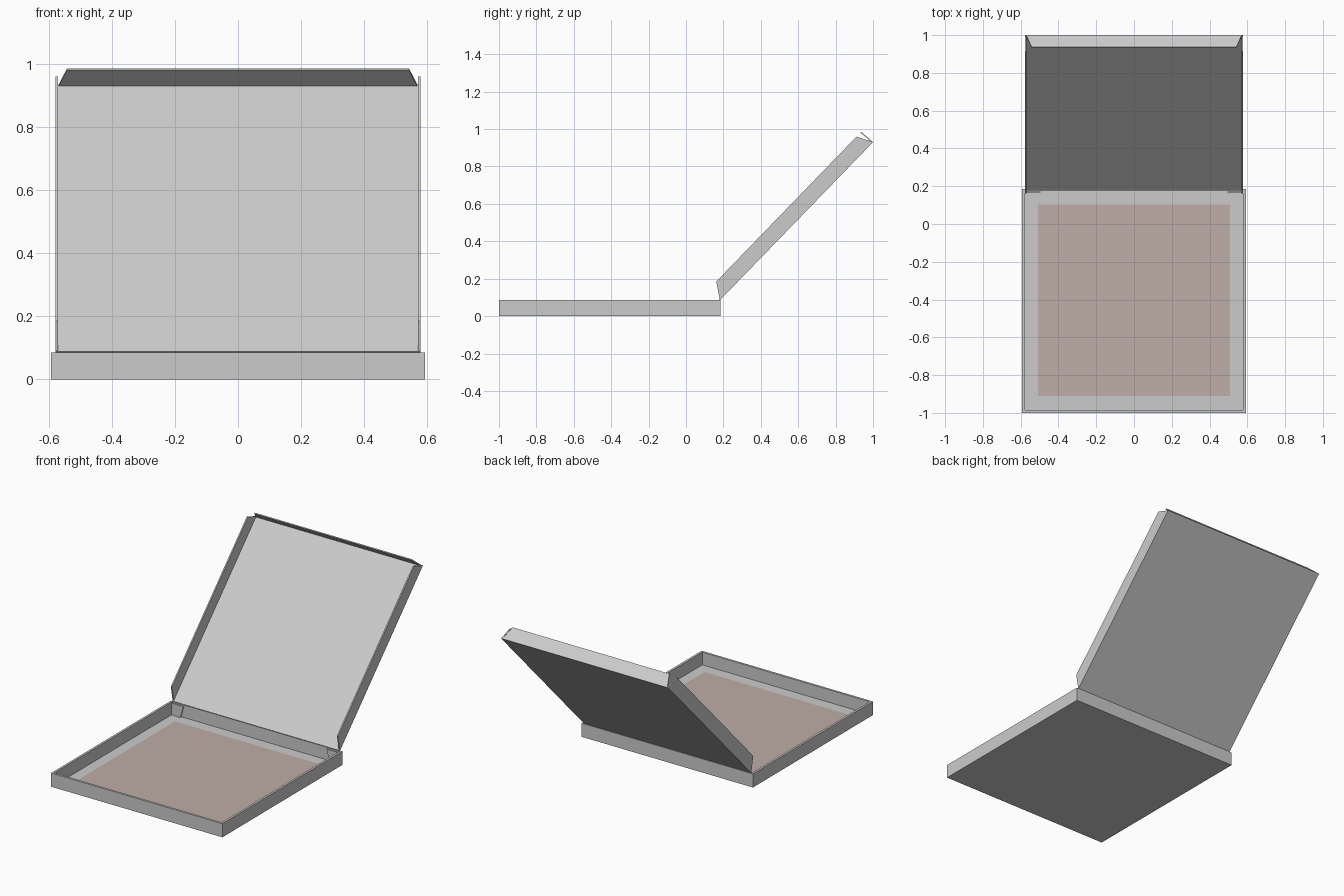
import bpy, bmesh
from mathutils import Vector

if "Cube" in bpy.data.objects:
    bpy.data.objects.remove(bpy.data.objects["Cube"])


def sheet(name, outline, offset, colour=None):
    """Flat card: a planar outline thickened along an offset vector."""
    bm = bmesh.new()
    face = bm.faces.new([bm.verts.new(p) for p in outline])
    top = bmesh.ops.extrude_face_region(bm, geom=[face])["geom"]
    bmesh.ops.translate(bm, vec=Vector(offset),
                        verts=[v for v in top if isinstance(v, bmesh.types.BMVert)])
    bmesh.ops.recalc_face_normals(bm, faces=bm.faces)
    me = bpy.data.meshes.new(name)
    bm.to_mesh(me)
    bm.free()
    ob = bpy.data.objects.new(name, me)
    bpy.context.collection.objects.link(ob)
    if colour:
        mat = bpy.data.materials.new(name)
        mat.diffuse_color = colour
        mat.use_nodes = True
        mat.node_tree.nodes["Principled BSDF"].inputs["Base Color"].default_value = mat.diffuse_color
        me.materials.append(mat)
    return ob


def box(name, x0, x1, y0, y1, z0, z1, colour=None):
    return sheet(name, [(x0, y0, z0), (x1, y0, z0), (x1, y1, z0), (x0, y1, z0)],
                 (0, 0, z1 - z0), colour)


X, FRONT, BACK, H = 0.592, -1.0, 0.185, 0.085   # tray size
T = 0.006                                       # card thickness

# Tray floor and walls
box("tray_floor", -X, X, FRONT, BACK, 0, T)
box("tray_front_wall", -X, X, FRONT, FRONT + 0.014, T, H)
box("tray_back_wall", -X, X, BACK - T, BACK, T, H)
for s, side in ((-1, "left"), (1, "right")):
    a, b = sorted((s * X, s * (X - 0.014)))
    box(f"tray_{side}_wall", a, b, FRONT + 0.014, BACK - T, T, H)
    # Corner tabs glued in front of the back wall
    y = BACK - T - 0.012
    sheet(f"{side}_corner_tab",
          [(s * 0.577, y, T), (s * 0.515, y, T), (s * 0.495, y, H - 0.005),
           (s * 0.577, y, H - 0.005)], (0, T, 0))

# Paper liner on the tray floor
box("paper_liner", -0.508, 0.508, -0.91, 0.103, T, T + 0.003, (0.52, 0.42, 0.38, 1))

# Lid panel, leaning back from the hinge
hinge, tip = (BACK - 0.004, H), (1.0, 0.93)
LX = 0.578
inward = Vector((0, -0.72, 0.695)) * T
sheet("lid_panel", [(-LX, *hinge), (LX, *hinge), (LX, *tip), (-LX, *tip)], inward)

# Lid side flaps
for s, side in ((-1, "left"), (1, "right")):
    sheet(f"lid_{side}_flap",
          [(s * LX, *p) for p in (hinge, tip, (0.912, 0.96), (0.162, 0.185))],
          (-s * 0.008, 0, 0))

# Tapered front flap of the lid
sheet("lid_front_flap",
      [(-0.57, *tip), (0.57, *tip), (0.542, 0.938, 0.985), (-0.542, 0.938, 0.985)],
      (0, -0.004, -0.005))
